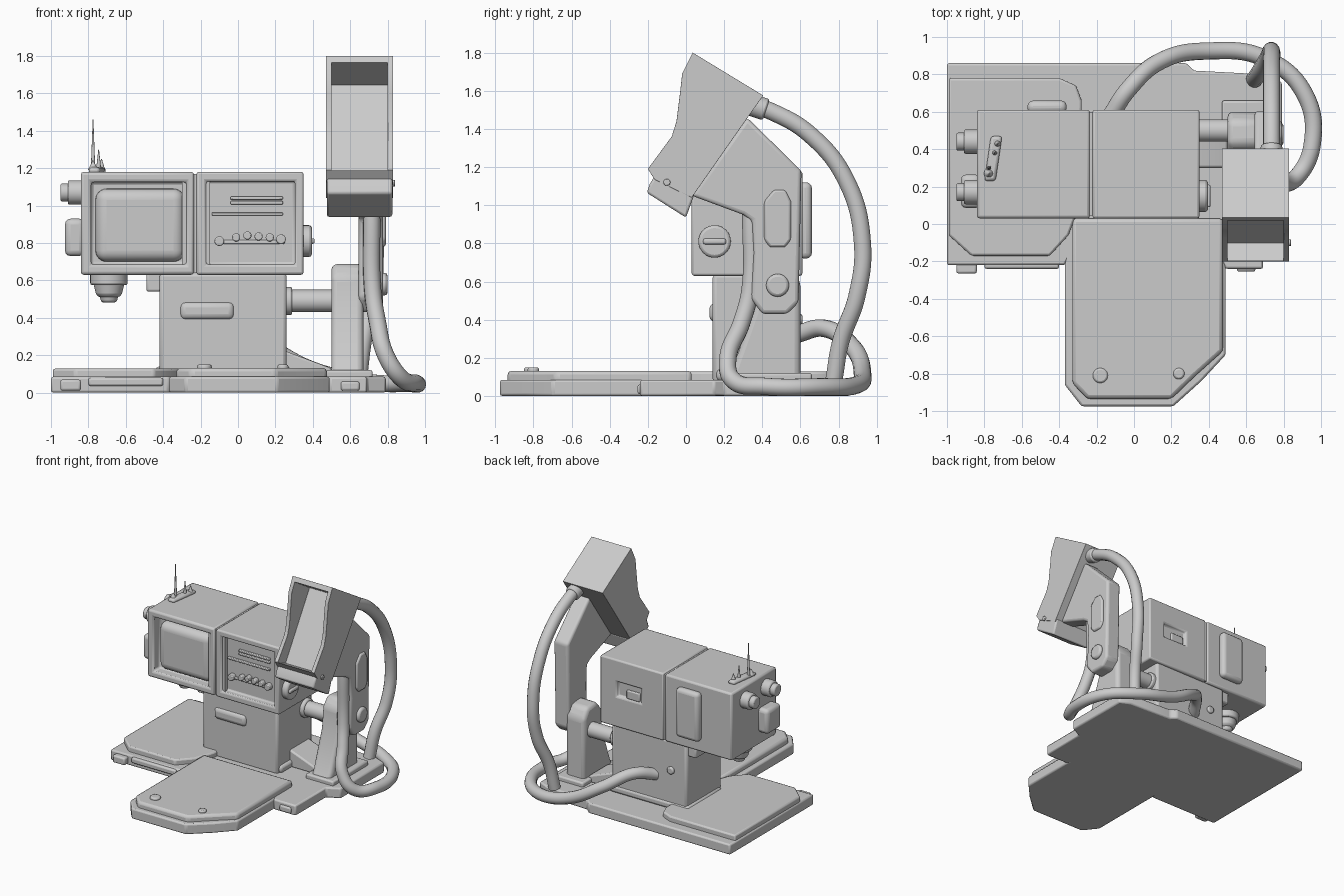
import bpy, bmesh
from mathutils import Vector, Matrix

if "Cube" in bpy.data.objects:
    bpy.data.objects.remove(bpy.data.objects["Cube"])


def finish(name, bm, bevel=0.0, seg=2):
    bmesh.ops.recalc_face_normals(bm, faces=bm.faces)
    me = bpy.data.meshes.new(name)
    bm.to_mesh(me)
    bm.free()
    ob = bpy.data.objects.new(name, me)
    bpy.context.collection.objects.link(ob)
    if bevel:
        m = ob.modifiers.new("bevel", 'BEVEL')
        m.width, m.segments, m.limit_method = bevel, seg, 'ANGLE'
    return ob


def prism(name, pts, axis, a, b, bevel=0.012, seg=2):
    """Extrude a 2D outline along an axis (the outline uses the other two)."""
    place = {'x': lambda p, t: (t, p[0], p[1]),
             'y': lambda p, t: (p[0], t, p[1]),
             'z': lambda p, t: (p[0], p[1], t)}[axis]
    bm = bmesh.new()
    lo = [bm.verts.new(place(p, a)) for p in pts]
    hi = [bm.verts.new(place(p, b)) for p in pts]
    bm.faces.new(lo)
    bm.faces.new(hi)
    n = len(pts)
    for i in range(n):
        j = (i + 1) % n
        bm.faces.new((lo[i], lo[j], hi[j], hi[i]))
    return finish(name, bm, bevel, seg)


def box(name, lo, hi, bevel=0.012, seg=2):
    pts = [(lo[0], lo[1]), (hi[0], lo[1]), (hi[0], hi[1]), (lo[0], hi[1])]
    return prism(name, pts, 'z', lo[2], hi[2], bevel, seg)


def rod(name, p, q, r1, r2=None, bevel=0.01, sides=32):
    """Cylinder or cone from p to q."""
    p, q = Vector(p), Vector(q)
    rot = (q - p).to_track_quat('Z', 'Y').to_matrix().to_4x4()
    bm = bmesh.new()
    bmesh.ops.create_cone(bm, cap_ends=True, segments=sides, radius1=r1,
                          radius2=r1 if r2 is None else r2, depth=(q - p).length,
                          matrix=Matrix.Translation((p + q) / 2) @ rot)
    return finish(name, bm, bevel)


def cut(ob, cutter):
    m = ob.modifiers.new("cut", 'BOOLEAN')
    m.object, m.operation, m.solver = cutter, 'DIFFERENCE', 'EXACT'
    cutter.hide_render = True
    bpy.context.view_layer.objects.active = ob
    bpy.ops.object.modifier_move_to_index(modifier="cut", index=0)
    bpy.ops.object.modifier_apply(modifier="cut")
    bpy.data.objects.remove(cutter)


def cable(name, pts, r):
    cu = bpy.data.curves.new(name, 'CURVE')
    cu.dimensions, cu.bevel_depth, cu.bevel_resolution = '3D', r, 5
    cu.use_fill_caps = True
    sp = cu.splines.new('BEZIER')
    sp.bezier_points.add(len(pts) - 1)
    for bp, p in zip(sp.bezier_points, pts):
        bp.co = p
        bp.handle_left_type = bp.handle_right_type = 'AUTO'
    ob = bpy.data.objects.new(name, cu)
    bpy.context.collection.objects.link(ob)


# base plate, raised pads and front tongue
prism("base_plate", [(-1, .86), (-1, -.22), (-.37, -.22), (-.3, -.1), (.4, -.1), (.49, -.24),
                     (.69, -.24), (.69, .15), (.79, .2), (.79, .76), (.7, .8), (.32, .82),
                     (.28, .86)], 'z', 0, .085)
prism("left_pad", [(-.99, .78), (-.4, .78), (-.31, .74), (-.28, .66), (-.29, .1), (-.35, -.06),
                   (-.45, -.17), (-.87, -.17), (-.99, -.06)], 'z', .05, .128)
prism("tongue_lower", [(-.37, .03), (-.37, -.86), (-.28, -.975), (.21, -.975), (.36, -.84),
                       (.49, -.7), (.49, .03)], 'z', 0, .085)
prism("tongue_upper", [(-.33, .03), (-.33, -.85), (-.25, -.935), (.2, -.935), (.33, -.81),
                       (.475, -.68), (.475, .03)], 'z', .05, .132, .02)
for i, (x, y, r) in enumerate([(-.18, -.81, .04), (.24, -.8, .03)]):
    rod(f"tongue_button_{i}", (x, y, .12), (x, y, .15), r)
box("front_left_foot", (-.95, -.265, .01), (-.84, -.2, .07))
box("front_right_foot", (.55, -.255, .01), (.65, -.2, .06))
box("front_left_rail", (-.8, -.24, .035), (-.4, -.2, .08))

# column under the housing
column = box("column", (-.42, .14, .07), (.26, .59, .64), .02)
box("column_collar", (-.49, .17, .54), (-.2, .57, .64))
box("column_foot", (-.44, .16, .08), (.28, .6, .14), .02)
box("column_front_panel", (-.31, .122, .39), (-.02, .2, .485), .03, 3)
prism("column_gusset", [(.2, .08), (.5, .08), (.5, .13), (.26, .22), (.2, .22)], 'y', .3, .55)
rod("column_rear_bolt", (-.28, .57, .4), (-.28, .61, .4), .03)

# two-part housing with recessed faces
left = box("screen_housing", (-.84, .03, .63), (-.236, .61, 1.18), .015)
cut(left, box("cutter", (-.785, -.1, .685), (-.275, .11, 1.125), 0))
right = box("console_housing", (-.222, .03, .63), (.35, .61, 1.18), .015)
cut(right, box("cutter", (-.17, -.1, .685), (.305, .08, 1.13), 0))
cut(right, box("cutter", (-.02, .585, .88), (.2, .8, 1.0), 0))
box("housing_core", (-.3, .045, .64), (-.15, .6, 1.17), 0)
box("screen", (-.762, .048, .7), (-.285, .18, 1.09), .06, 6)

# console slats and knobs
for i, (a, z) in enumerate([(-.04, 1.04), (-.04, 1.015), (-.14, .955)]):
    box(f"slat_{i}", (a, .062, z - .009), (.24, .1, z + .009), .005)
for i, (x, z, r) in enumerate([(-.1, .81, .026), (-.01, .83, .022), (.05, .84, .022),
                              (.11, .835, .022), (.17, .83, .022), (.23, .82, .026)]):
    rod(f"console_knob_{i}", (x, .04, z), (x, .1, z), r, bevel=.006, sides=20)
box("console_shelf", (-.12, .065, .795), (.25, .1, .815), .006)

# fittings around the housing
box("rear_panel", (-.57, .59, .72), (-.36, .66, 1.12), .03, 3)
box("rear_vent_cover", (.0, .57, .88), (.12, .6, .95), .008)
for i, (y, z, r) in enumerate([(.44, 1.07, .06), (.17, 1.07, .06)]):
    rod(f"side_knob_{i}", (-.8, y, z), (-.91, y, z), r + .005)
    rod(f"side_knob_cap_{i}", (-.9, y, z), (-.95, y, z), r - .012)
box("side_box", (-.925, .085, .73), (-.82, .265, .93), .03, 3)
rod("right_dial", (.33, .15, .81), (.395, .15, .81), .085, bevel=.015)
box("right_dial_grip", (.38, .09, .795), (.41, .21, .825), .01)
rod("lower_flange", (-.69, .3, .64), (-.69, .3, .575), .1)
rod("lower_knob", (-.69, .3, .59), (-.69, .3, .51), .085, .065, .02)
rod("lower_knob_tip", (-.69, .3, .53), (-.69, .3, .482), .055, .04)

# antenna
prism("antenna_base", [(-.8, .23), (-.74, .23), (-.705, .47), (-.765, .47)], 'z', 1.17, 1.205, .015)
for i, (x, y, z, r) in enumerate([(-.775, .27, 1.24, .028), (-.775, .3, 1.46, .012),
                                  (-.745, .38, 1.3, .014), (-.73, .43, 1.25, .02)]):
    rod(f"antenna_spike_{i}", (x, y, 1.19), (x, y, z), r, .002, 0, 12)

# axle and arm bracket
rod("axle", (.2, .5, .49), (.56, .5, .49), .06)
rod("axle_collar", (.24, .5, .49), (.29, .5, .49), .075)
prism("arm_bracket", [(.2, .07), (.6, .07), (.6, .6), (.55, .68), (.43, .69), (.37, .62),
                      (.35, .44), (.25, .16)], 'x', .5, .67, .03, 3)
box("bracket_foot", (.47, .2, .07), (.72, .66, .12))

# folded arm with side panel and pivot bolt
prism("arm", [(.34, .51), (.4, .43), (.53, .43), (.59, .49), (.605, 1.18), (.32, 1.46),
              (.03, 1.05), (.3, .95), (.345, .92), (.355, .75)], 'x', .645, .775, .02, 3)
prism("arm_side_panel", [(.41, .82), (.44, .78), (.52, .78), (.55, .82), (.55, 1.02),
                         (.52, 1.08), (.46, 1.08), (.41, 1.02)], 'x', .76, .79, .012)
rod("arm_pivot_bolt", (.64, .48, .58), (.8, .48, .58), .06, bevel=.015)

# hooded viewer head, hollow at the front
hood = prism("hood", [(.035, 1.8), (.405, 1.575), (.32, 1.455), (.03, 1.04), (-.165, 1.135),
                      (-.2, 1.19), (-.075, 1.36), (-.05, 1.44), (-.03, 1.6), (-.02, 1.69)],
             'x', .47, .83, .008)
cut(hood, prism("cutter", [(-.1, 1.145), (.21, 1.645), (0, 1.775), (-.5, 2.07), (-.5, 1.32)],
                'x', .5, .8, 0))
prism("hood_lower_lip", [(.045, 1.06), (0, .935), (-.205, 1.065), (-.19, 1.11), (-.16, 1.16)],
      'x', .475, .825)
rod("hood_pin", (.8, -.1, 1.12), (.84, -.1, 1.12), .018, bevel=.004)

# cables
cable("head_cable", [(.735, .33, 1.53), (.735, .45, 1.49), (.735, .65, 1.37), (.735, .84, 1.13),
                     (.735, .925, .8), (.72, .895, .52), (.67, .81, .28), (.645, .775, .08)], .046)
cable("floor_cable", [(-.13, .57, .32), (-.03, .72, .355), (.14, .87, .26), (.4, .925, .12),
                      (.7, .885, .055), (.91, .7, .048), (.952, .42, .05), (.87, .25, .08),
                      (.79, .22, .2), (.745, .29, .38), (.72, .335, .55), (.715, .34, .95)], .046)
rod("head_cable_collar", (.735, .3, 1.54), (.735, .42, 1.5), .058)

# turn cables to mesh and smooth everything by angle
bpy.ops.object.select_all(action='DESELECT')
for ob in bpy.context.scene.objects:
    if ob.type == 'CURVE':
        ob.select_set(True)
        bpy.context.view_layer.objects.active = ob
bpy.ops.object.convert(target='MESH')
bpy.ops.object.select_all(action='SELECT')
bpy.ops.object.shade_smooth_by_angle()
